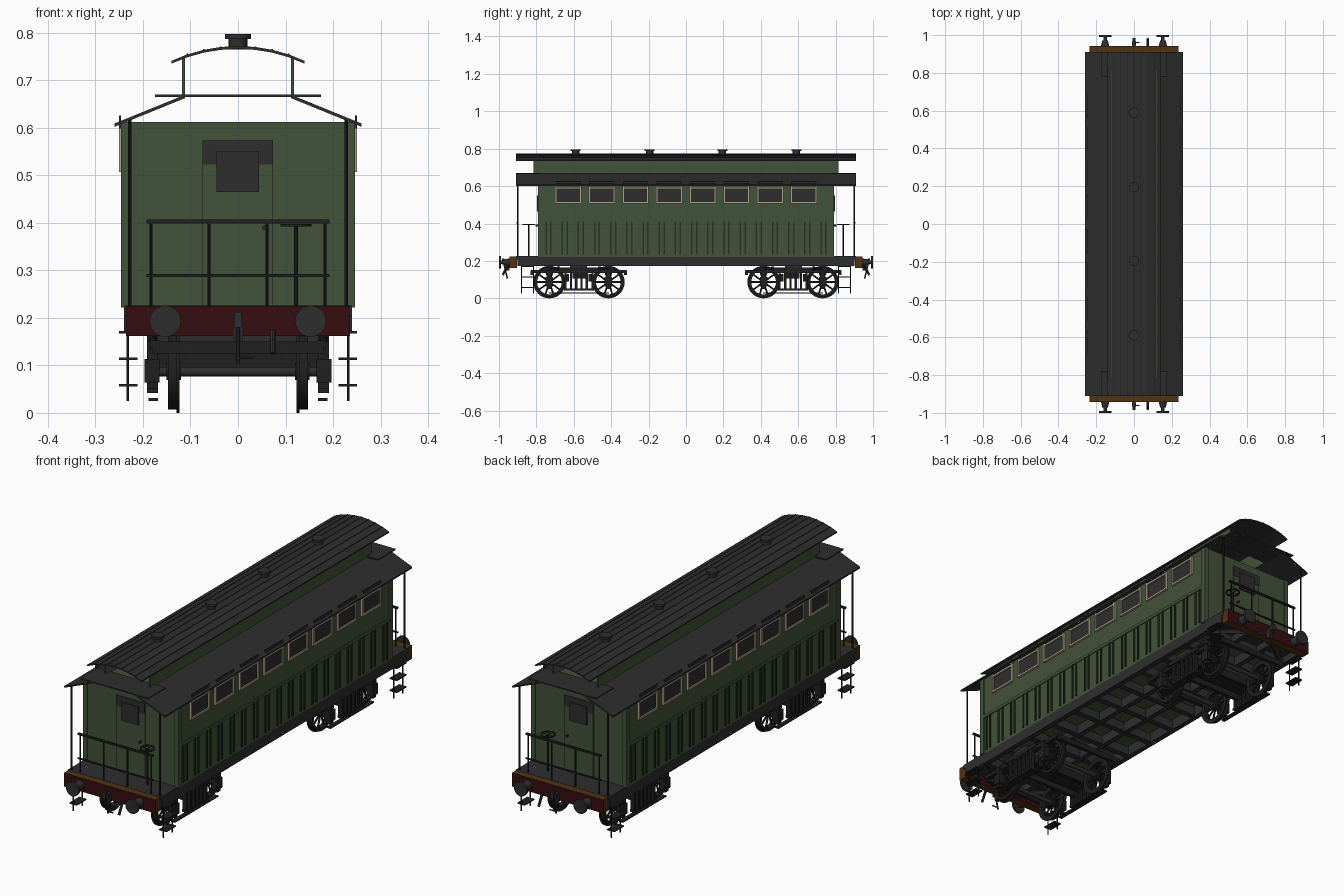
import bpy, bmesh, math
from mathutils import Vector, Matrix

if "Cube" in bpy.data.objects:
    bpy.data.objects.remove(bpy.data.objects["Cube"])


def mat(name, r, g, b):
    m = bpy.data.materials.new(name)
    m.diffuse_color = (r, g, b, 1)
    m.use_nodes = True
    m.node_tree.nodes["Principled BSDF"].inputs["Base Color"].default_value = m.diffuse_color
    return m


GREEN = mat("coach green", .055, .085, .040)
DEEP = mat("batten green", .020, .032, .014)
DARK = mat("dark grey", .027, .027, .027)
BLACK = mat("iron black", .014, .014, .014)
CREAM = mat("cream frame", .45, .36, .26)
RED = mat("dark red", .036, .004, .005)
BROWN = mat("rust brown", .085, .032, .006)
ENDS = (-1, 1)


class Part:
    """Collects primitives into one mesh object."""

    def __init__(self, name, material):
        self.bm, self.name, self.mats = bmesh.new(), name, [material]

    def box(self, x0, x1, y0, y1, z0, z1):
        m = Matrix.LocRotScale(((x0 + x1) / 2, (y0 + y1) / 2, (z0 + z1) / 2), None,
                               (abs(x1 - x0), abs(y1 - y0), abs(z1 - z0)))
        bmesh.ops.create_cube(self.bm, size=1, matrix=m)

    def rod(self, a, b, r, n=8, r2=None):
        a, b = Vector(a), Vector(b)
        d = b - a
        m = Matrix.Translation((a + b) / 2) @ d.to_track_quat('Z', 'Y').to_matrix().to_4x4()
        bmesh.ops.create_cone(self.bm, cap_ends=True, segments=n, radius1=r,
                              radius2=r if r2 is None else r2, depth=d.length, matrix=m)

    def ring(self, c, axis, ro, ri, w, n=24):
        """Flat-sided ring around the x or z axis."""
        loops = []
        for rad, off in ((ro, -w), (ro, w), (ri, w), (ri, -w)):
            vs = []
            for i in range(n):
                t = 2 * math.pi * i / n
                u, v = rad * math.cos(t), rad * math.sin(t)
                p = (off / 2, u, v) if axis == 'x' else (u, v, off / 2)
                vs.append(self.bm.verts.new(Vector(c) + Vector(p)))
            loops.append(vs)
        for k in range(4):
            p, q = loops[k], loops[(k + 1) % 4]
            for i in range(n):
                j = (i + 1) % n
                self.bm.faces.new((p[i], p[j], q[j], q[i]))

    def sheet(self, profile, y0, y1, t):
        """Strip following an x-z profile, t thick, run along y."""
        outer = list(profile) + [(x, z - t) for x, z in reversed(profile)]
        a = [self.bm.verts.new((x, y0, z)) for x, z in outer]
        b = [self.bm.verts.new((x, y1, z)) for x, z in outer]
        n, h = len(outer), len(profile)
        for i in range(n):
            j = (i + 1) % n
            self.bm.faces.new((a[i], a[j], b[j], b[i]))
        for i in range(h - 1):
            for v in (a, b):
                self.bm.faces.new((v[i], v[i + 1], v[n - 2 - i], v[n - 1 - i]))

    def done(self, smooth=False):
        bmesh.ops.recalc_face_normals(self.bm, faces=self.bm.faces)
        me = bpy.data.meshes.new(self.name)
        self.bm.to_mesh(me)
        self.bm.free()
        for m in self.mats:
            me.materials.append(m)
        ob = bpy.data.objects.new(self.name, me)
        bpy.context.collection.objects.link(ob)
        if smooth:
            bpy.context.view_layer.objects.active = ob
            ob.select_set(True)
            bpy.ops.object.shade_smooth_by_angle(angle=math.radians(40))
            ob.select_set(False)
        return ob


# Coach body and corner pillars
p = Part("coach_body", GREEN)
p.box(-.24, .24, -.785, .785, .222, .612)
for s in ENDS:
    for e in ENDS:
        p.box(s * .225, s * .246, e * .765, e * .79, .222, .612)
    p.box(s * .238, s * .244, -.77, .77, .405, .42)
p.done()

# Side battens, grouped in pairs
p = Part("side_battens", DEEP)
for s in ENDS:
    for i in range(18):
        y = (i - 8.5) * .0865
        for o in (-.013, .013):
            p.box(s * .239, s * .245, y + o - .004, y + o + .004, .235, .41)
p.done()

# Side windows
frames, glass = Part("window_frames", CREAM), Part("window_glass", DARK)
tops = Part("window_hoods", DARK)
for s in ENDS:
    for i in range(8):
        y = (i - 3.5) * .18
        for o in ENDS:
            frames.box(s * .239, s * .25, y + o * .062, y + o * .07, .507, .6)
        for z in (.507, .586):
            frames.box(s * .239, s * .25, y - .07, y + .07, z, z + .009)
        glass.box(s * .239, s * .244, y - .063, y + .063, .515, .588)
        tops.box(s * .246, s * .25, y - .065, y + .065, .6, .626)
for q in (frames, glass, tops):
    q.done()

# End doors with window and dark header
door, pane = Part("end_doors", GREEN), Part("door_windows", DARK)
for e in ENDS:
    door.box(-.075, .074, e * .78, e * .790, .225, .573)
    pane.box(-.075, .074, e * .785, e * .792, .523, .573)
    pane.box(-.045, .044, e * .785, e * .797, .465, .55)
    pane.rod((.055, e * .785, .39), (.055, e * .805, .39), .005)
door.done()
pane.done()

# Lower roof slopes and end plates
p = Part("lower_roof", DARK)
for s in ENDS:
    p.sheet([(s * .26, .609), (s * .115, .668)], -.91, .91, .007)
    p.box(-.175, .175, s * .78, s * .91, .665, .670)
p.done()

# Raised roof: side walls, curved top and vents
p = Part("raised_roof_walls", GREEN)
for s in ENDS:
    p.box(s * .112, s * .118, -.815, .815, .662, .75)
p.done()
R = (.14 ** 2 + .031 ** 2) / (2 * .031)
A = math.asin(.14 / R)
arc = [(R * math.sin(A * t / 4), .772 - R + R * math.cos(A * t / 4)) for t in range(-4, 5)]
p = Part("upper_roof", DARK)
p.sheet(arc, -.91, .91, .006)
p.done()
p = Part("roof_seams", BLACK)
for x, z in arc[1:-1]:
    p.box(x - .0015, x + .0015, -.91, .91, z - .002, z + .0015)
p.done()
p = Part("roof_vents", DARK)
for y in (-.59, -.195, .195, .59):
    p.rod((0, y, .765), (0, y, .792), .02, 16)
    p.rod((0, y, .787), (0, y, .797), .027, 16)
p.done(True)

# Underframe with sills, cross members and diagonals
p = Part("underframe", DARK)
for s in ENDS:
    p.box(s * .215, s * .24, -.9, .9, .172, .222)
    p.box(s * .06, s * .085, -.9, .9, .172, .218)
    p.box(-.24, .24, s * .78, s * .91, .205, .226)
for i in range(11):
    y = (i - 5) * .155
    p.box(-.22, .22, y - .014, y + .014, .176, .218)
for e in ENDS:
    p.box(-.19, .19, e * .53, e * .62, .14, .18)
    for s in ENDS:
        p.rod((s * .2, e * .78, .19), (s * .07, e * .89, .19), .012, 4)
p.done()

# Buffer beams, red on front and rear faces
p = Part("buffer_beams", BROWN)
p.mats.append(RED)
for e in ENDS:
    p.box(-.236, .236, e * .903, e * .943, .162, .225)
p.bm.normal_update()
for f in p.bm.faces:
    f.material_index = int(abs(f.normal.y) > .5)
p.done()

# Buffers
p = Part("buffers", DARK)
for e in ENDS:
    for s in ENDS:
        x, z = s * .153, .193
        p.rod((x, e * .94, z), (x, e * .972, z), .022, 16, .015)
        p.rod((x, e * .96, z), (x, e * .992, z), .009, 12)
        p.rod((x, e * .99, z), (x, e * 1.0, z), .033, 24)
p.done(True)

# Coupling hooks and brake hoses
p = Part("couplings", DARK)
for e in ENDS:
    p.box(-.008, .008, e * .94, e * .985, .185, .2)
    p.box(-.007, .007, e * .97, e * .985, .18, .212)
    p.box(-.011, .011, e * .945, e * .965, .15, .19)
    p.rod((0, e * .975, .19), (0, e * .955, .105), .004)
    p.rod((0, e * .96, .116), (.03, e * .96, .116), .003)
    p.rod((.073, e * .93, .17), (.073, e * .955, .17), .006)
    p.rod((.073, e * .955, .172), (.073, e * .98, .125), .006)
p.done()

# Platform railings, roof posts and handbrakes
p = Part("platform_railings", BLACK)
for e in ENDS:
    y = e * .9
    p.box(-.193, .193, y - .005, y + .005, .399, .407)
    p.box(-.193, .193, y - .003, y + .003, .286, .292)
    for x in (-.183, -.061, .061, .183):
        p.rod((x, y, .224), (x, y, .402), .0035)
    for s in ENDS:
        p.rod((s * .228, y, .224), (s * .228, y, .616), .004)
    p.rod((.122, e * .84, .224), (.122, e * .84, .395), .004)
    p.ring((.122, e * .84, .395), 'z', .033, .027, .005, 16)
    for dx, dy in ((.03, 0), (0, .03)):
        p.rod((.122 - dx, e * .84 - dy, .395), (.122 + dx, e * .84 + dy, .395), .002, 6)
p.done()

# Hanging entrance steps
p = Part("entrance_steps", BLACK)
for e in ENDS:
    for s in ENDS:
        for y in (.815, .88):
            p.rod((s * .232, e * y, .025), (s * .232, e * y, .18), .003, 6)
        for z in (.058, .114, .17):
            p.box(s * .212, s * .25, e * .812, e * .883, z - .0025, z + .0025)
p.done()

# Spoked wheels and axles
wheels, axles = Part("wheels", BLACK), Part("axles", DARK)
AXLES = (-.73, -.415, .415, .73)
for y in AXLES:
    axles.rod((-.165, y, .087), (.165, y, .087), .01, 12)
    for s in ENDS:
        c = Vector((s * .135, y, .087))
        wheels.ring(c, 'x', .08, .066, .024, 32)
        wheels.ring(c - Vector((s * .009, 0, 0)), 'x', .087, .07, .006, 32)
        wheels.rod(c - Vector((.015, 0, 0)), c + Vector((.015, 0, 0)), .018, 12)
        for k in range(10):
            t = 2 * math.pi * k / 10
            d = Vector((0, math.cos(t), math.sin(t)))
            wheels.rod(c + d * .014, c + d * .069, .0045, 6)
wheels.done(True)
axles.done(True)

# Bogie frames: axle boxes, hangers, side bars and springs
p = Part("bogies", BLACK)
for e in ENDS:
    yc = e * .5725
    for s in ENDS:
        x0, x1 = s * .168, s * .192
        for d in (-.1575, .1575):
            y = yc + d
            p.box(s * .165, s * .197, y - .02, y + .02, .064, .113)
            p.box(x0, x1, y - .012, y + .012, .05, .15)
            p.rod((s * .18, y, .15), (s * .18, y - d * .35, .165), .008)
        p.box(x0, x1, yc - .105, yc + .105, .145, .165)
        p.box(x0, s * .188, yc - .16, yc + .16, .025, .031)
        for d in (-.072, -.042, -.014, .014, .042, .072):
            p.box(s * .17, s * .19, yc + d - .006, yc + d + .006, .045, .15)
        p.box(x0, x1, yc - .08, yc + .08, .042, .052)
    p.box(-.18, .18, yc - .035, yc + .035, .105, .145)
    for d in (-.06, .06):
        p.box(-.18, .18, yc + d - .008, yc + d + .008, .09, .13)
    for d in (-.25, .25):
        p.box(-.18, .18, yc + d - .008, yc + d + .008, .125, .15)
    for s in ENDS:
        p.box(s * .165, s * .185, yc - .255, yc + .255, .135, .152)
p.done()
